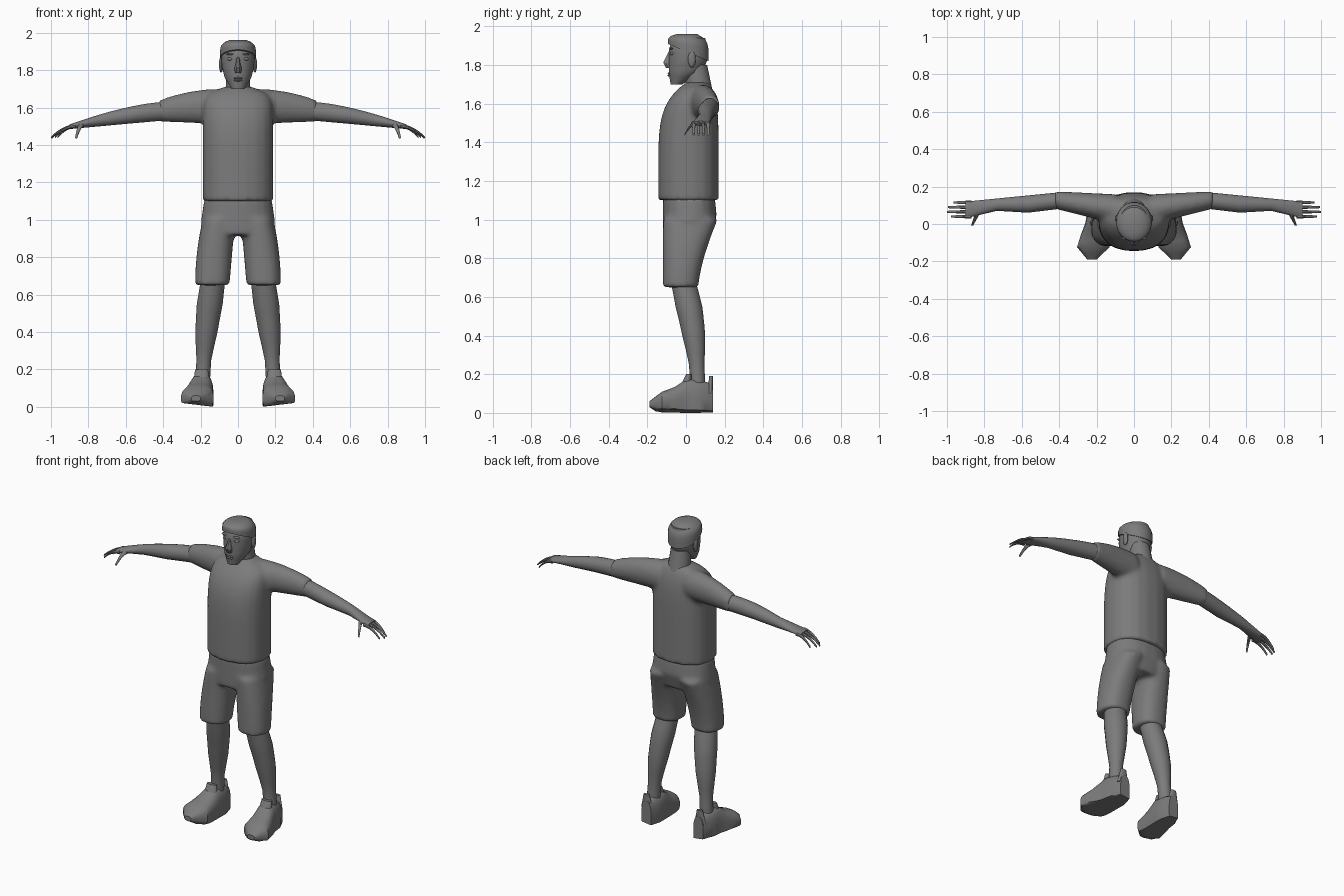
import bpy, bmesh
from math import sin, cos, pi, copysign, radians
from mathutils import Matrix

cube = bpy.data.objects.get("Cube")
if cube:
    bpy.data.objects.remove(cube)

shade = (0.2, 0.2, 0.2, 1)
grey = bpy.data.materials.new("mid_grey")
grey.use_nodes = True
grey.diffuse_color = shade
grey.node_tree.nodes["Principled BSDF"].inputs["Base Color"].default_value = shade


def key(t, *values):
    """Read evenly spaced values at t between zero and one."""
    place = t * (len(values) - 1)
    index = min(int(place), len(values) - 2)
    return values[index] + (values[index + 1] - values[index]) * (place - index)


def around(across, up, radius):
    """Extents of a circle."""
    return across - radius, across + radius, up - radius, up + radius


def finish(name, bm):
    """Turn a bmesh into a smooth object with sharp edges kept."""
    bmesh.ops.recalc_face_normals(bm, faces=bm.faces)
    mesh = bpy.data.meshes.new(name)
    bm.to_mesh(mesh)
    bm.free()
    mesh.materials.append(grey)
    item = bpy.data.objects.new(name, mesh)
    bpy.context.collection.objects.link(item)
    bpy.ops.object.select_all(action='DESELECT')
    item.select_set(True)
    bpy.context.view_layer.objects.active = item
    bpy.ops.object.shade_smooth_by_angle(angle=radians(40))
    return item


def sweep(bm, axis, start, end, rule, side=1, sides=20, steps=12, power=1, tilt=0):
    """Skin rounded sections along an axis; rule(t) gives the extents of each section."""
    loops = []
    for step in range(steps + 1):
        t = step / steps
        left, right, low, high = rule(t)
        loop = []
        for corner in range(sides):
            angle = 2 * pi * (corner + 0.5) / sides
            c, s = (copysign(abs(value) ** power, value) for value in (cos(angle), sin(angle)))
            u = (left + right) / 2 + (right - left) / 2 * c
            v = (low + high) / 2 + (high - low) / 2 * s
            w = start + (end - start) * t + tilt * (1 - t) * s
            x, y, z = {'X': (w, u, v), 'Y': (u, w, v), 'Z': (u, v, w)}[axis]
            loop.append(bm.verts.new((x * side, y, z)))
        loops.append(loop)
    for lower, upper in zip(loops, loops[1:]):
        for i in range(sides):
            j = (i + 1) % sides
            bm.faces.new((lower[i], lower[j], upper[j], upper[i]))
    bm.faces.new(loops[0])
    bm.faces.new(loops[-1])


def part(name, axis, start, end, rule, **options):
    bm = bmesh.new()
    sweep(bm, axis, start, end, rule, **options)
    finish(name, bm)


def blob(name, centre, size):
    bm = bmesh.new()
    bmesh.ops.create_uvsphere(bm, u_segments=12, v_segments=8, radius=1,
                              matrix=Matrix.Translation(centre) @ Matrix.Diagonal((*size, 1)))
    finish(name, bm)


def cloth(name, bm):
    """Fuse overlapping sweeps into one soft garment."""
    item = finish(name, bm)
    fuse = item.modifiers.new("fuse", 'REMESH')
    fuse.mode = 'VOXEL'
    fuse.voxel_size = 0.014
    fuse.use_smooth_shade = True
    soften = item.modifiers.new("soften", 'SMOOTH')
    soften.iterations = 5


# Section rules for the clothing
def torso(t):
    width = .19 * (1 - .6 * t ** 20)
    return -width, width, -.145 * (1 - t ** 6), .17 * (1 - .3 * t ** 8)


def sleeve(t):
    return .08 * t, .16 + .015 * t, 1.51 + .015 * t, 1.7 - .06 * t * t


def hips(t):
    width = key(t, .17, .2, .19, .18)
    return -width, width, -.12, key(t, .13, .16, .15)


def short_leg(t):
    return .045 - .03 * t, .23 - .04 * t * t, -.12, .065 + .1 * t ** 1.5


# Section rules for the body
def head(t):
    width = key(t, .035, .072, .087, .09, .075)
    return -width, width, -key(t, .08, .09, .09, .09, .07), key(t, -.02, .08, .11, .115, .1)


def hair(t):
    size = 1 - .5 * t ** 5
    return -.097 * size, .097 * size, -.095 * size, .118 * size


def nose(t):
    width = key(t, .018, .02, .012, .01)
    return -width, width, key(t, -.105, -.12, -.105, -.09), -.07


def arm(t):
    return key(t, .08, .06, .07, .03), .17 - .05 * t, 1.53 - .045 * t, 1.63 - .12 * t ** 1.5


def thumb(t):
    return around(.83 + .035 * t, 1.51 - .07 * t * t, .016 - .01 * t)


def lower_leg(t):
    return around(.19 - .06 * t ** 1.5, .06 - .08 * t * t, key(t, .04, .04, .06, .07, .065))


# Section rules for the shoe, running from heel to toe
def shoe(t):
    top = key(t, .15, .17, .18, .135, .11, .06)
    return key(t, .15, .13, .13, .13, .13, .2), key(t, .22, .25, .26, .285, .305, .25), .09 - top, top


def tongue(t):
    return .15 + .01 * t, .24 - .01 * t, -.04 + .04 * t, .03


def heel_tab(t):
    return .15 + .02 * t, .23 - .02 * t, .11 + .01 * t, .14


# Shirt and shorts, each fused from overlapping pieces
shirt, shorts = bmesh.new(), bmesh.new()
sweep(shirt, 'Z', 1.1, 1.71, torso, steps=20, power=.85)
sweep(shorts, 'Z', .92, 1.12, hips, power=.85)
for side in (1, -1):
    sweep(shirt, 'X', .1, .42, sleeve, side)
    sweep(shorts, 'Z', .65, 1, short_leg, side, power=.85)
cloth("shirt", shirt)
cloth("shorts", shorts)

# Neck, head and cropped hair
part("neck", 'Z', 1.66, 1.8, lambda t: around(0, .07 - .02 * t, .07 - .01 * t))
part("head", 'Z', 1.7, 1.94, head)
part("hair", 'Z', 1.865, 1.96, hair, tilt=-.045)
part("nose", 'Z', 1.785, 1.87, nose, sides=8)
for name, height in (("upper_lip", 1.757), ("lower_lip", 1.746)):
    blob(name, (0, -.086, height), (.025, .009, .006))

for side, word in ((1, "left_"), (-1, "right_")):
    # Face details
    blob(word + "eye", (side * .04, -.07, 1.86), (.017, .014, .01))
    blob(word + "eyebrow", (side * .04, -.076, 1.885), (.024, .01, .005))
    blob(word + "ear", (side * .09, .03, 1.83), (.012, .02, .043))

    # Arm, fingers and thumb
    part(word + "arm", 'X', .4, .9, arm, side=side)
    for index, finger in enumerate(("index", "middle", "ring", "little")):
        spread = .04 + .025 * index
        reach = 1 - .012 * (index - 1.3) ** 2
        part(word + finger + "_finger", 'X', .87, reach,
             lambda t: around(spread, 1.5 - .06 * t * t, .012 - .006 * t), side=side, sides=8)
    part(word + "thumb", 'Y', .07, -.007, thumb, side=side, sides=8)

    # Lower leg
    part(word + "leg", 'Z', .1, .7, lower_leg, side=side)

    # Shoe, flattened onto a slightly rolled sole
    bm = bmesh.new()
    sweep(bm, 'Y', .14, -.19, shoe, side, steps=10, power=.75)
    for vert in bm.verts:
        vert.co.z = max(vert.co.z, .12 * max(0, abs(vert.co.x) - .13))
    finish(word + "shoe", bm)
    part(word + "shoe_tongue", 'Z', .12, .2, tongue, side=side)
    part(word + "heel_tab", 'Z', .1, .19, heel_tab, side=side)
